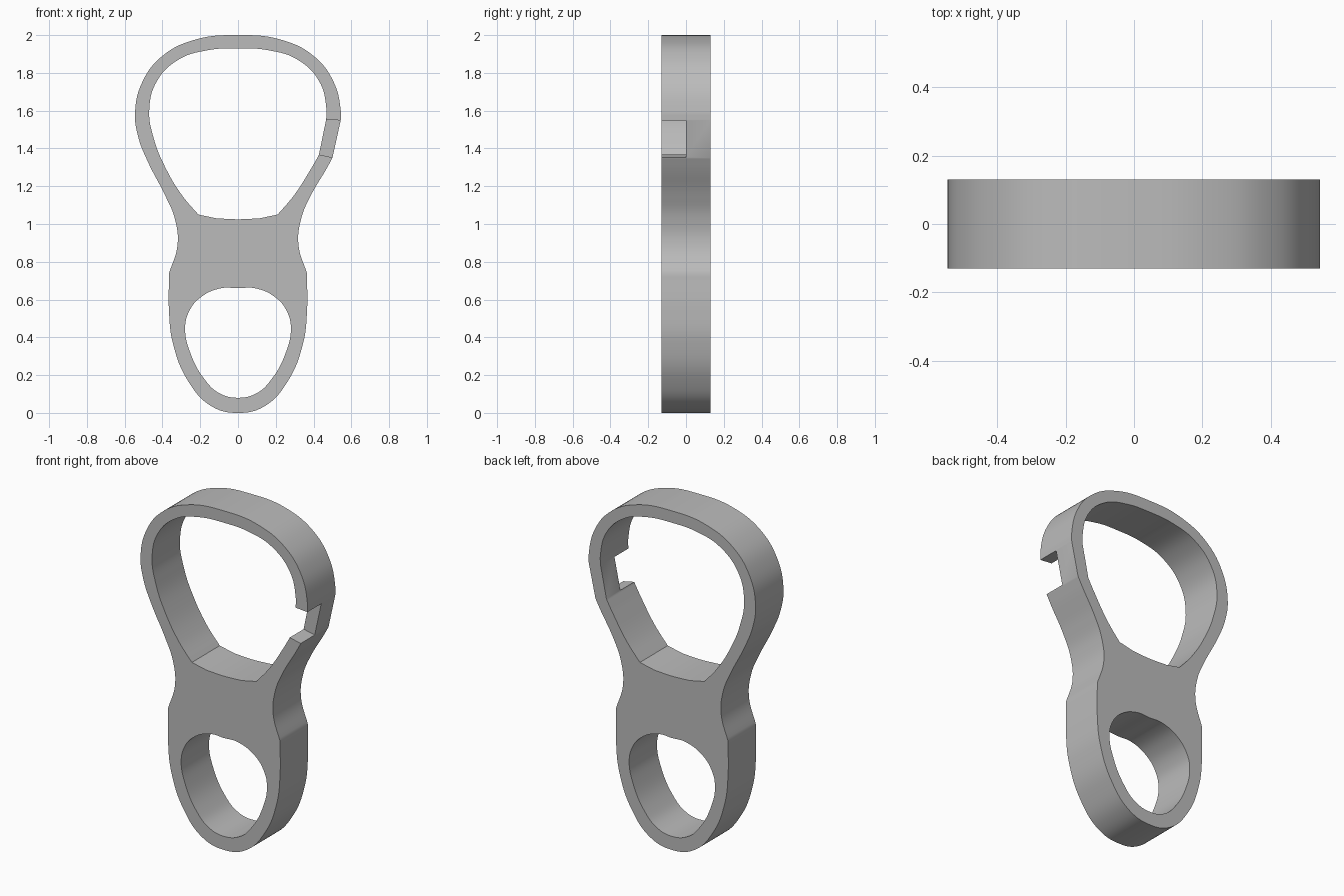
import bpy
import bmesh
from mathutils import Matrix

DEPTH = 0.26

old = bpy.data.objects.get("Cube")
if old:
    bpy.data.objects.remove(old)


def make_material(name, rgb):
    mat = bpy.data.materials.new(name)
    mat.use_nodes = True
    mat.diffuse_color = (*rgb, 1)
    mat.node_tree.nodes["Principled BSDF"].inputs["Base Color"].default_value = (*rgb, 1)
    return mat


def mirrored(middle, side):
    """Closed loop from half a profile that starts and ends on the centre line."""
    start, end = middle
    left = [(-p[0], *p[1:]) for p in reversed(side)]
    return [start] + side + [end] + left


def add_loop(curve, points):
    """Smooth closed spline; a third value marks a sharp point."""
    spline = curve.splines.new('BEZIER')
    spline.bezier_points.add(len(points) - 1)
    spline.use_cyclic_u = True
    for knot, point in zip(spline.bezier_points, points):
        knot.co = (point[0], point[1], 0)
        kind = 'VECTOR' if len(point) > 2 else 'AUTO'
        knot.handle_left_type = knot.handle_right_type = kind


# Half profiles, bottom to top
SHARP = True
outer = mirrored(((0, 0), (0, 2)), [
    (.14, .035), (.265, .17), (.345, .37), (.365, .53), (.365, .74, SHARP),
    (.32, .89), (.335, 1.03), (.385, 1.15), (.475, 1.325), (.528, 1.46),
    (.545, 1.59), (.505, 1.755), (.40, 1.89), (.23, 1.975)])
upper_hole = mirrored(((0, 1.025), (0, 1.93)), [
    (.115, 1.03, SHARP), (.21, 1.05, SHARP), (.295, 1.15), (.385, 1.30),
    (.445, 1.45), (.47, 1.6), (.43, 1.755), (.315, 1.87), (.16, 1.92)])
lower_hole = mirrored(((0, .08), (0, .66, SHARP)), [
    (.10, .105), (.175, .175), (.255, .325), (.28, .45), (.26, .535),
    (.20, .61), (.09, .66)])

# The left arm has a flat stretch where the notch sits
i = outer.index((.475, 1.325))
outer[i:i + 3] = [(.47, 1.295), (.50, 1.35, SHARP), (.544, 1.55, SHARP), (.544, 1.6)]
i = upper_hole.index((.385, 1.30))
upper_hole[i:i + 3] = [(.385, 1.29), (.428, 1.365, SHARP), (.467, 1.555, SHARP), (.468, 1.61)]

# Flat body with two holes
curve = bpy.data.curves.new("opener_body", 'CURVE')
curve.dimensions = '2D'
curve.fill_mode = 'BOTH'
curve.extrude = DEPTH / 2
curve.resolution_u = 10
for loop in (outer, upper_hole, lower_hole):
    add_loop(curve, loop)
body = bpy.data.objects.new("opener_body", curve)
bpy.context.collection.objects.link(body)
bpy.ops.object.select_all(action='DESELECT')
body.select_set(True)
bpy.context.view_layer.objects.active = body
bpy.ops.object.convert(target='MESH')
body = bpy.context.view_layer.objects.active

# Stand it upright and weld the caps to the sides
mesh = body.data
bm = bmesh.new()
bm.from_mesh(mesh)
bm.transform(Matrix(((1, 0, 0, 0), (0, 0, -1, 0), (0, 1, 0, 0), (0, 0, 0, 1))))
bmesh.ops.remove_doubles(bm, verts=bm.verts, dist=0.0005)
bmesh.ops.recalc_face_normals(bm, faces=bm.faces)
bm.to_mesh(mesh)
bm.free()

# Notch through the front half of the left arm
bm = bmesh.new()
corners = [(.36, 1.382), (.62, 1.327), (.62, 1.542), (.36, 1.563)]
face = bm.faces.new([bm.verts.new((x, -DEPTH, z)) for x, z in corners])
new = bmesh.ops.extrude_face_region(bm, geom=[face])["geom"]
bmesh.ops.translate(bm, vec=(0, DEPTH, 0),
                    verts=[v for v in new if isinstance(v, bmesh.types.BMVert)])
bmesh.ops.recalc_face_normals(bm, faces=bm.faces)
cutter_mesh = bpy.data.meshes.new("notch_cutter")
bm.to_mesh(cutter_mesh)
bm.free()
cutter = bpy.data.objects.new("notch_cutter", cutter_mesh)
bpy.context.collection.objects.link(cutter)

cut = body.modifiers.new("notch", 'BOOLEAN')
cut.operation = 'DIFFERENCE'
cut.solver = 'EXACT'
cut.object = cutter
bpy.ops.object.modifier_apply(modifier=cut.name)
bpy.data.objects.remove(cutter)

body.data.materials.clear()
body.data.materials.append(make_material("plain grey", (.5, .5, .5)))
bpy.ops.object.shade_smooth_by_angle(angle=0.5)
